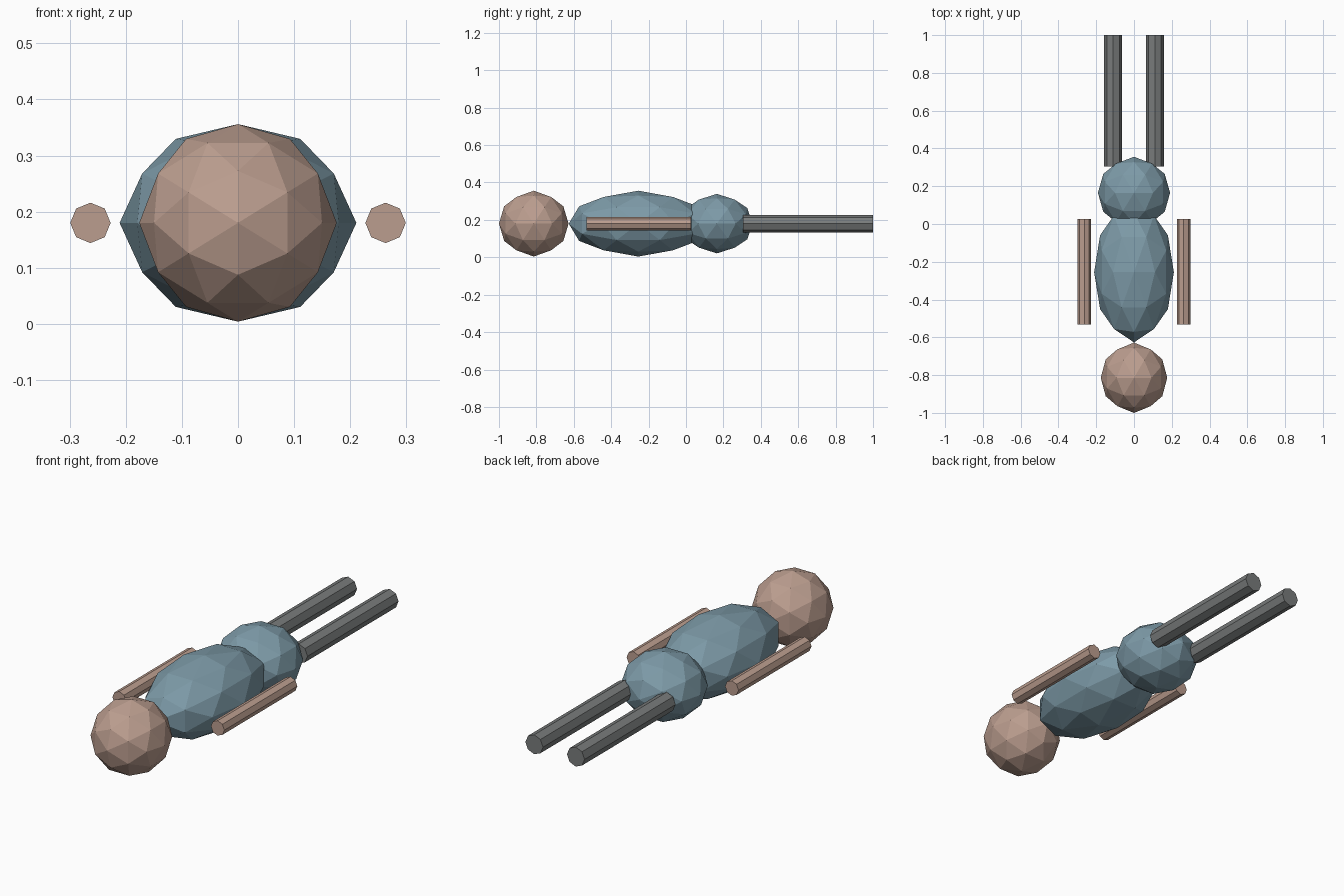
import bpy, bmesh, math
from mathutils import Matrix, Vector

if "Cube" in bpy.data.objects:
    bpy.data.objects.remove(bpy.data.objects["Cube"])

MID_Z = 0.18


def material(name, rgb):
    m = bpy.data.materials.new(name)
    m.diffuse_color = (*rgb, 1.0)
    m.use_nodes = True
    m.node_tree.nodes["Principled BSDF"].inputs["Base Color"].default_value = m.diffuse_color
    return m


skin = material("skin", (0.50, 0.34, 0.275))
shirt = material("blue cloth", (0.205, 0.325, 0.39))
trousers = material("dark grey", (0.19, 0.20, 0.20))


def finish(name, bm, mat):
    bmesh.ops.recalc_face_normals(bm, faces=bm.faces)
    mesh = bpy.data.meshes.new(name)
    bm.to_mesh(mesh)
    bm.free()
    mesh.materials.append(mat)
    obj = bpy.data.objects.new(name, mesh)
    bpy.context.collection.objects.link(obj)


def faceted_ball(name, y, radii, mat):
    # Tilt by half an edge angle so an edge is centred on each axis
    bm = bmesh.new()
    bmesh.ops.create_icosphere(bm, subdivisions=2, radius=1.0)
    tilt = Matrix.Rotation(-math.atan(2) / 2, 4, 'Y')
    place = Matrix.Translation((0, y, MID_Z)) @ Matrix.Diagonal(Vector((*radii, 1)))
    bm.transform(place @ tilt)
    finish(name, bm, mat)


def rod(name, x, y0, y1, radius, mat):
    # Eight-sided limb lying along y, with corners on the axes
    bm = bmesh.new()
    bmesh.ops.create_cone(bm, cap_ends=True, segments=8, radius1=radius,
                          radius2=radius, depth=y1 - y0)
    bm.transform(Matrix.Translation((x, (y0 + y1) / 2, MID_Z))
                 @ Matrix.Rotation(math.pi / 2, 4, 'X'))
    finish(name, bm, mat)


# Head, torso and hips
faceted_ball("head", -0.814, (0.176, 0.186, 0.176), skin)
faceted_ball("torso", -0.255, (0.211, 0.372, 0.176), shirt)
faceted_ball("hips", 0.165, (0.191, 0.191, 0.159), shirt)

# Arms and legs on both sides
for side, s in (("left", -1), ("right", 1)):
    rod(side + "_arm", s * 0.263, -0.531, 0.026, 0.036, skin)
    rod(side + "_leg", s * 0.111, 0.305, 1.0, 0.047, trousers)
